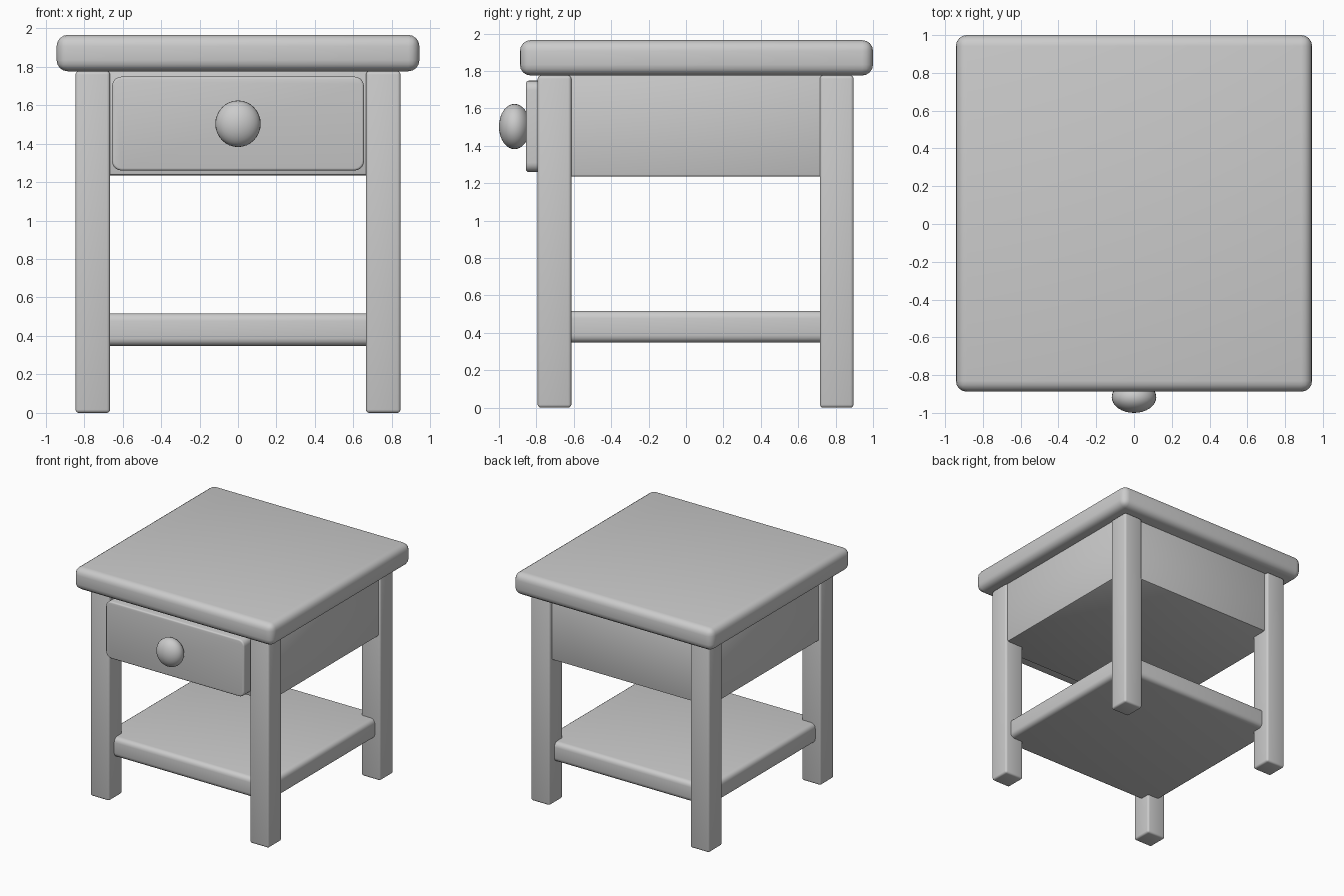
import bpy, bmesh, math
from mathutils import Matrix, Vector

if "Cube" in bpy.data.objects:
    bpy.data.objects.remove(bpy.data.objects["Cube"])

wood = bpy.data.materials.new("light grey")
wood.diffuse_color = (0.6, 0.6, 0.6, 1)
wood.use_nodes = True
wood.node_tree.nodes["Principled BSDF"].inputs["Base Color"].default_value = wood.diffuse_color


def finish(bm, name):
    me = bpy.data.meshes.new(name)
    bm.to_mesh(me)
    bm.free()
    ob = bpy.data.objects.new(name, me)
    bpy.context.collection.objects.link(ob)
    me.materials.append(wood)
    bpy.ops.object.select_all(action='DESELECT')
    ob.select_set(True)
    bpy.context.view_layer.objects.active = ob
    bpy.ops.object.shade_smooth_by_angle(angle=math.radians(35))
    return ob


def box_mesh(lo, hi):
    lo, hi = Vector(lo), Vector(hi)
    bm = bmesh.new()
    mat = Matrix.Translation((lo + hi) / 2) @ Matrix.Diagonal((*(hi - lo), 1))
    bmesh.ops.create_cube(bm, size=1, matrix=mat)
    return bm


def bevel(bm, edges, width, segments):
    bmesh.ops.bevel(bm, geom=edges, offset=width, segments=segments,
                    profile=0.5, affect='EDGES', clamp_overlap=True)


def rounded_box(name, lo, hi, width, segments=4):
    bm = box_mesh(lo, hi)
    bevel(bm, bm.edges[:], width, segments)
    return finish(bm, name)


# Table top, drawer case and lower shelf
rounded_box("table_top", (-0.943, -0.888, 1.776), (0.943, 1.0, 1.965), 0.058)
rounded_box("drawer_case", (-0.827, -0.755, 1.235), (0.827, 0.86, 1.785), 0.012, 2)
rounded_box("lower_shelf", (-0.795, -0.725, 0.348), (0.795, 0.83, 0.518), 0.04)

# Four legs
for side, x in (("left", -0.755), ("right", 0.755)):
    for end, y in (("front", -0.703), ("back", 0.806)):
        rounded_box(f"{end}_{side}_leg", (x - 0.09, y - 0.09, 0),
                    (x + 0.09, y + 0.09, 1.776), 0.017, 3)

# Drawer front: rounded corners, then a softened front rim
bm = box_mesh((-0.655, -0.855, 1.26), (0.655, -0.74, 1.748))
along_y = [e for e in bm.edges
           if abs(e.verts[0].co.y - e.verts[1].co.y) > 0.05]
bevel(bm, along_y, 0.05, 5)
rim = [e for e in bm.edges if all(v.co.y < -0.854 for v in e.verts)]
bevel(bm, rim, 0.012, 3)
finish(bm, "drawer_front")

# Flattened round knob
bm = bmesh.new()
mat = (Matrix.Translation((0, -0.917, 1.503)) @ Matrix.Diagonal((0.118, 0.083, 0.121, 1))
       @ Matrix.Rotation(math.pi / 2, 4, 'X'))
bmesh.ops.create_uvsphere(bm, u_segments=32, v_segments=16, radius=1, matrix=mat)
finish(bm, "drawer_knob")
